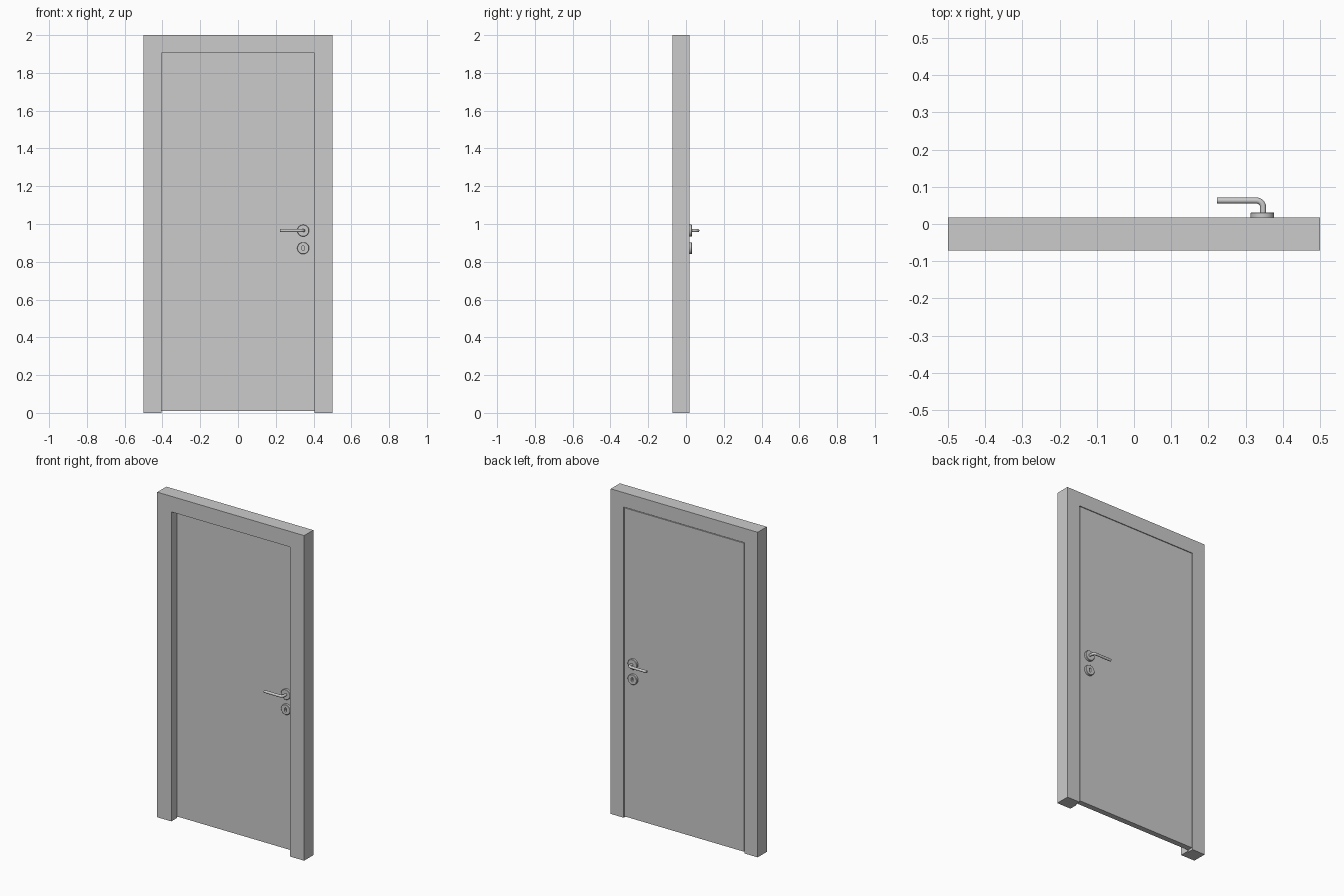
import bpy, bmesh
from math import sin, cos, pi, radians

if "Cube" in bpy.data.objects:
    bpy.data.objects.remove(bpy.data.objects["Cube"])

FRONT, BACK = -0.071, 0.0175      # frame depth
SEGS = 32


def loft(name, rings, smooth=False, mirror_y=False):
    """Skin a list of equal-length point rings and cap both ends."""
    bm = bmesh.new()
    loops = [[bm.verts.new(p) for p in ring] for ring in rings]
    n = len(loops[0])
    for a, b in zip(loops, loops[1:]):
        for i in range(n):
            j = (i + 1) % n
            bm.faces.new((a[i], a[j], b[j], b[i]))
    bm.faces.new(loops[0])
    bm.faces.new(loops[-1])
    bmesh.ops.recalc_face_normals(bm, faces=bm.faces)
    mesh = bpy.data.meshes.new(name)
    bm.to_mesh(mesh)
    bm.free()
    if smooth:
        mesh.shade_smooth()
        mesh.set_sharp_from_angle(angle=radians(35))
    obj = bpy.data.objects.new(name, mesh)
    bpy.context.collection.objects.link(obj)
    if mirror_y:
        mod = obj.modifiers.new("both_sides", 'MIRROR')
        mod.use_axis = (False, True, False)
        mod.use_mirror_merge = False
    return obj


# Frame: rebated profile (inset from outer edge, y), mitred at the top corners
STOP = -0.0175
profile = [(0, FRONT), (0.096, FRONT), (0.096, STOP),
           (0.088, STOP), (0.088, BACK), (0, BACK)]


def foot(side):
    return [(side * (0.5 - i), y, 0) for i, y in profile]


def corner(side):
    return [(side * (0.5 - i), y, 2 - i) for i, y in profile]


loft("left_jamb", [foot(-1), corner(-1)])
loft("right_jamb", [foot(1), corner(1)])
loft("frame_head", [corner(-1), corner(1)])


# Door leaf with a narrow gap to the frame
def leaf_ring(y):
    return [(-0.408, y, 0.01), (0.408, y, 0.01),
            (0.408, y, 1.908), (-0.408, y, 1.908)]


loft("door_leaf", [leaf_ring(-0.017), leaf_ring(BACK)])


# Rosettes and keyhole, repeated on both faces of the door
HX, HZ, KZ = 0.345, 0.965, 0.872


def ring(r, y, z, stretch=0.0):
    pts = []
    for i in range(SEGS):
        a = 2 * pi * (i + 0.5) / SEGS
        dz = stretch if sin(a) > 0 else -stretch
        pts.append((HX + r * cos(a), y, z + r * sin(a) + dz))
    return pts


def plate(z):
    return [ring(0.0315, 0.0165, z), ring(0.0315, 0.0295, z), ring(0.0295, 0.0315, z)]


loft("handle_rosette", plate(HZ), True, True)
loft("keyhole_rosette", plate(KZ) + [ring(0.006, 0.0315, KZ, 0.007),
                                     ring(0.006, 0.0185, KZ, 0.007)], True, True)

# Lever: round bar leaving the rosette, bending, then running along the door
LR, LY, BEND = 0.008, 0.063, 0.018
stations = [(HX + 0.002, 0.029, 0)]
for k in range(9):
    t = pi / 2 * k / 8
    stations.append((HX + 0.002 - BEND + BEND * cos(t), LY - BEND + BEND * sin(t), t))
stations.append((0.2235, LY, pi / 2))


def bar_ring(x, y, t):
    pts = []
    for i in range(20):
        a = 2 * pi * i / 20
        pts.append((x + LR * cos(a) * cos(t), y + LR * cos(a) * sin(t), HZ + LR * sin(a)))
    return pts


loft("lever_handle", [bar_ring(*s) for s in stations], True, True)
